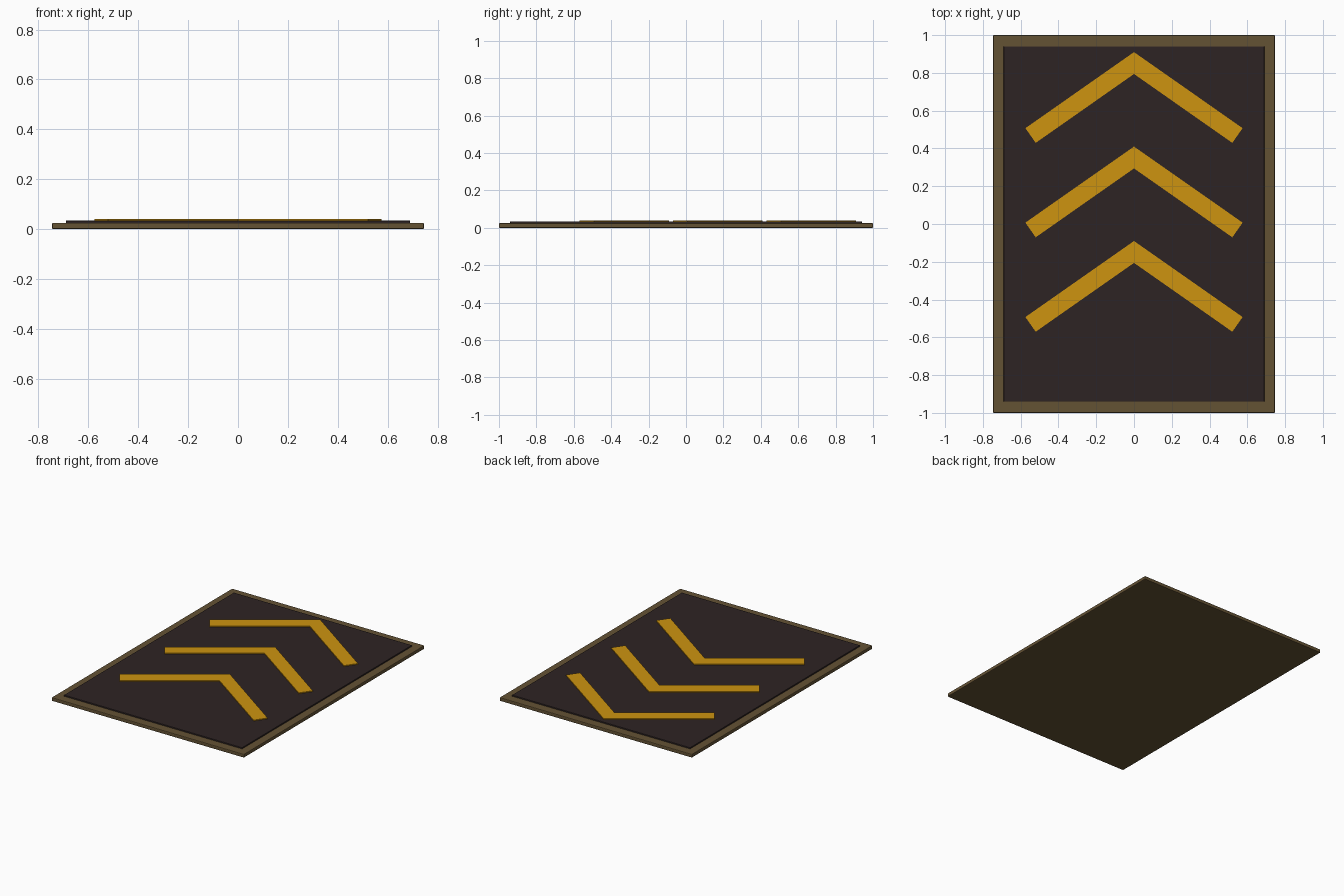
import bpy, bmesh, math

if "Cube" in bpy.data.objects:
    bpy.data.objects.remove(bpy.data.objects["Cube"])


def material(name, rgb):
    m = bpy.data.materials.new(name)
    m.diffuse_color = (*rgb, 1)
    m.use_nodes = True
    m.node_tree.nodes["Principled BSDF"].inputs["Base Color"].default_value = m.diffuse_color
    return m


def plate(name, outline, z0, z1, mat, bevel=0.0):
    """Extrude a flat outline between two heights, optionally softening edges."""
    bm = bmesh.new()
    face = bm.faces.new([bm.verts.new((x, y, z0)) for x, y in outline])
    top = bmesh.ops.extrude_face_region(bm, geom=[face])["geom"]
    bmesh.ops.translate(bm, vec=(0, 0, z1 - z0),
                        verts=[v for v in top if isinstance(v, bmesh.types.BMVert)])
    bmesh.ops.recalc_face_normals(bm, faces=bm.faces)
    if bevel:
        bmesh.ops.bevel(bm, geom=bm.edges[:], offset=bevel, segments=2,
                        profile=0.5, affect='EDGES')
    me = bpy.data.meshes.new(name)
    bm.to_mesh(me)
    bm.free()
    me.materials.append(mat)
    ob = bpy.data.objects.new(name, me)
    bpy.context.collection.objects.link(ob)
    return ob


def rect(hx, hy):
    return [(-hx, -hy), (hx, -hy), (hx, hy), (-hx, hy)]


brown = material("olive brown", (0.127, 0.084, 0.034))
dark = material("dark cloth", (0.027, 0.017, 0.017))
gold = material("gold", (0.61, 0.296, 0.005))

# backing board and raised dark panel
plate("backing_board", rect(0.746, 1.0), 0.0, 0.025, brown, 0.005)
plate("panel", rect(0.69, 0.94), 0.02, 0.034, dark, 0.002)

# three chevrons: mirrored arms with square-cut ends
a, w, tip_x = math.radians(35), 0.095, 0.575
for i, apex in enumerate((0.91, 0.41, -0.09)):
    ox, oy = tip_x, apex - tip_x * math.tan(a)
    ix, iy = ox - w * math.sin(a), oy - w * math.cos(a)
    inner = apex - w / math.cos(a)
    plate(f"chevron_{i + 1}",
          [(0, apex), (-ox, oy), (-ix, iy), (0, inner), (ix, iy), (ox, oy)],
          0.032, 0.0405, gold)
